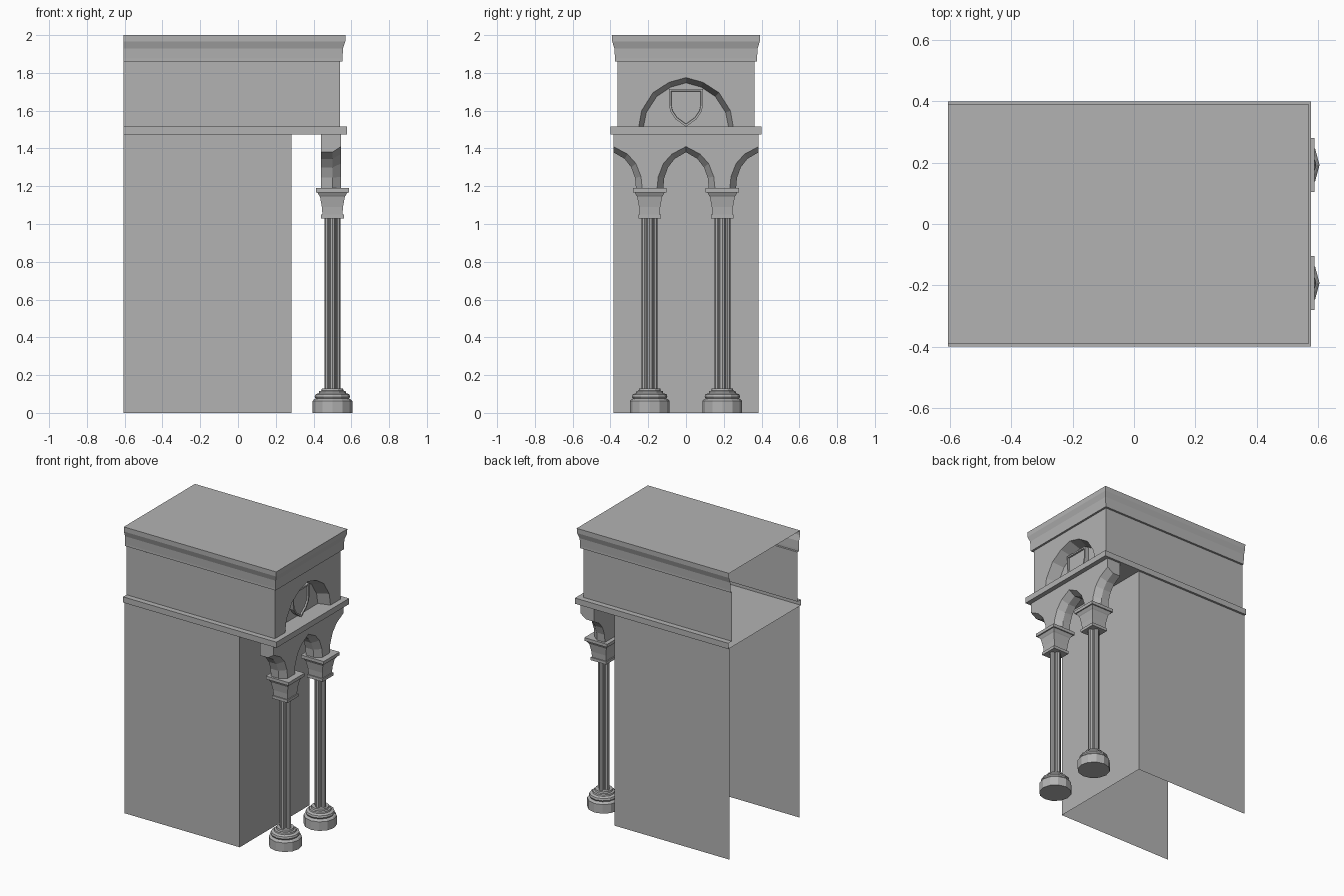
import bpy
import math

cube = bpy.data.objects.get("Cube")
if cube:
    bpy.data.objects.remove(cube, do_unlink=True)

stone = bpy.data.materials.new("grey stone")
stone.use_nodes = True
GREY = (0.45, 0.45, 0.45, 1)
stone.diffuse_color = GREY
stone.node_tree.nodes["Principled BSDF"].inputs["Base Color"].default_value = GREY

BACK = -0.607      # open end of the building
COL_X = 0.5        # column centre line
BAY = 0.385        # arch spacing
SLAB, SILL, TOP, SPRING = 1.475, 1.515, 2.0, 1.19


def make(name, verts, faces):
    mesh = bpy.data.meshes.new(name)
    mesh.from_pydata(verts, [], faces)
    mesh.materials.append(stone)
    obj = bpy.data.objects.new(name, mesh)
    bpy.context.collection.objects.link(obj)
    return obj


def loft(name, rings, closed=True, caps=(True, True), skip=()):
    """Bridge equal-length rings of points; skip holds (ring, side) pairs left open."""
    n = len(rings[0])
    verts = [p for ring in rings for p in ring]
    faces = []
    for r in range(len(rings) - 1):
        for s in range(n if closed else n - 1):
            if (r, s) not in skip:
                a, b = r * n + s, r * n + (s + 1) % n
                faces.append((a, b, b + n, a + n))
    if caps[0]:
        faces.append(tuple(reversed(range(n))))
    if caps[1]:
        faces.append(tuple(range(len(verts) - n, len(verts))))
    return make(name, verts, faces)


def turned(name, profile, sides, x, y, square=False):
    """Stack polygon rings from (radius, z) pairs."""
    turn = math.pi / 4 if square else 0
    grow = math.sqrt(2) if square else 1
    rings = []
    for r, z in profile:
        angles = [turn + math.tau * i / sides for i in range(sides)]
        rings.append([(x + r * grow * math.cos(a), y + r * grow * math.sin(a), z)
                      for a in angles])
    return loft(name, rings)


def u_ring(half, front, z):
    return [(BACK, -half, z), (front, -half, z), (front, half, z), (BACK, half, z)]


def mirrored(half):
    """Right half (ending on the centre line) plus its reflection."""
    return half + [(-y, z) for y, z in reversed(half[:-1])]


def at_x(x, outline):
    return [(x, y, z) for y, z in outline]


# Lower walls: three sides, open at the back end
loft("lower_walls", [u_ring(BAY, 0.283, 0), u_ring(BAY, 0.283, SLAB)],
     closed=False, caps=(False, False))

# Ledge, upper walls, cornice and roof swept round three sides
profile = [(0.40, SLAB), (0.40, SILL), (0.362, SILL), (0.362, 1.86), (0.376, 1.86),
           (0.376, 1.875), (0.379, 1.93), (0.391, 1.967), (0.392, TOP)]
loft("upper_storey", [u_ring(w, w + 0.177, z) for w, z in profile],
     closed=False, skip=((2, 1),))

# End wall with an arched opening, its splayed recess and back panel
FACE = 0.362 + 0.177
DEEP = FACE - 0.08
outer = mirrored([(0.25, SILL), (0.235, 1.6), (0.175, 1.695), (0.09, 1.75), (0, 1.775)])
inner = mirrored([(0.225, SILL), (0.21, 1.59), (0.155, 1.675), (0.08, 1.725), (0, 1.747)])
wall = outer + [(-0.362, SILL), (-0.362, 1.86), (0.362, 1.86), (0.362, SILL)]
make("end_wall", at_x(FACE, wall), [tuple(reversed(range(len(wall))))])
loft("arched_recess", [at_x(FACE, outer), at_x(DEEP, inner)], caps=(False, True))

# Shield with a raised rim
def shield_ring(x, s):
    mid = 1.625
    half = [(0, SILL), (0.055, 1.555), (0.082, 1.595), (0.09, 1.63), (0.09, 1.715)]
    pts = half + [(-y, z) for y, z in reversed(half[1:])]
    return [(x, y * s, mid + (z - mid) * s) for y, z in pts]

loft("shield", [shield_ring(DEEP, 1), shield_ring(DEEP + 0.03, 1),
                shield_ring(DEEP + 0.03, 0.88), shield_ring(DEEP + 0.02, 0.86)])

# Arcade: pointed arch in the middle, half arches at both ends
def arcade_outline(curve):
    half = [(BAY - u, z) for u, z in reversed(curve)] + curve
    return [(-BAY, SLAB), (BAY, SLAB)] + mirrored(half)

front_curve = [(0.153, SPRING), (0.147, 1.25), (0.12, 1.32), (0.075, 1.37), (0, 1.41)]
back_curve = [(0.12, SPRING), (0.115, 1.245), (0.095, 1.3), (0.06, 1.345), (0, 1.38)]
loft("arcade", [at_x(0.44, arcade_outline(back_curve)),
                at_x(COL_X, arcade_outline(back_curve)),
                at_x(0.545, arcade_outline(front_curve))])

# Two clustered columns
base = [(0.105, 0), (0.105, 0.063), (0.097, 0.072), (0.088, 0.075), (0.094, 0.085),
        (0.09, 0.098), (0.072, 0.105), (0.07, 0.115), (0.058, 0.118), (0.056, 0.13)]
capital = [(0.06, 1.03), (0.06, 1.05), (0.053, 1.05), (0.056, 1.09), (0.066, 1.145),
           (0.07, 1.15), (0.08, 1.168), (0.088, 1.168), (0.088, SPRING)]
for side, y in (("front", -BAY / 2), ("back", BAY / 2)):
    turned(side + "_column_base", base, 12, COL_X, y)
    turned(side + "_column_core", [(0.026, 0.12), (0.026, 1.04)], 8, COL_X, y)
    for i in range(4):
        a = i * math.pi / 2
        turned(f"{side}_column_shaft_{i + 1}", [(0.016, 0.12), (0.016, 1.04)], 8,
               COL_X + 0.026 * math.cos(a), y + 0.026 * math.sin(a))
    turned(side + "_column_capital", capital, 4, COL_X, y, square=True)
